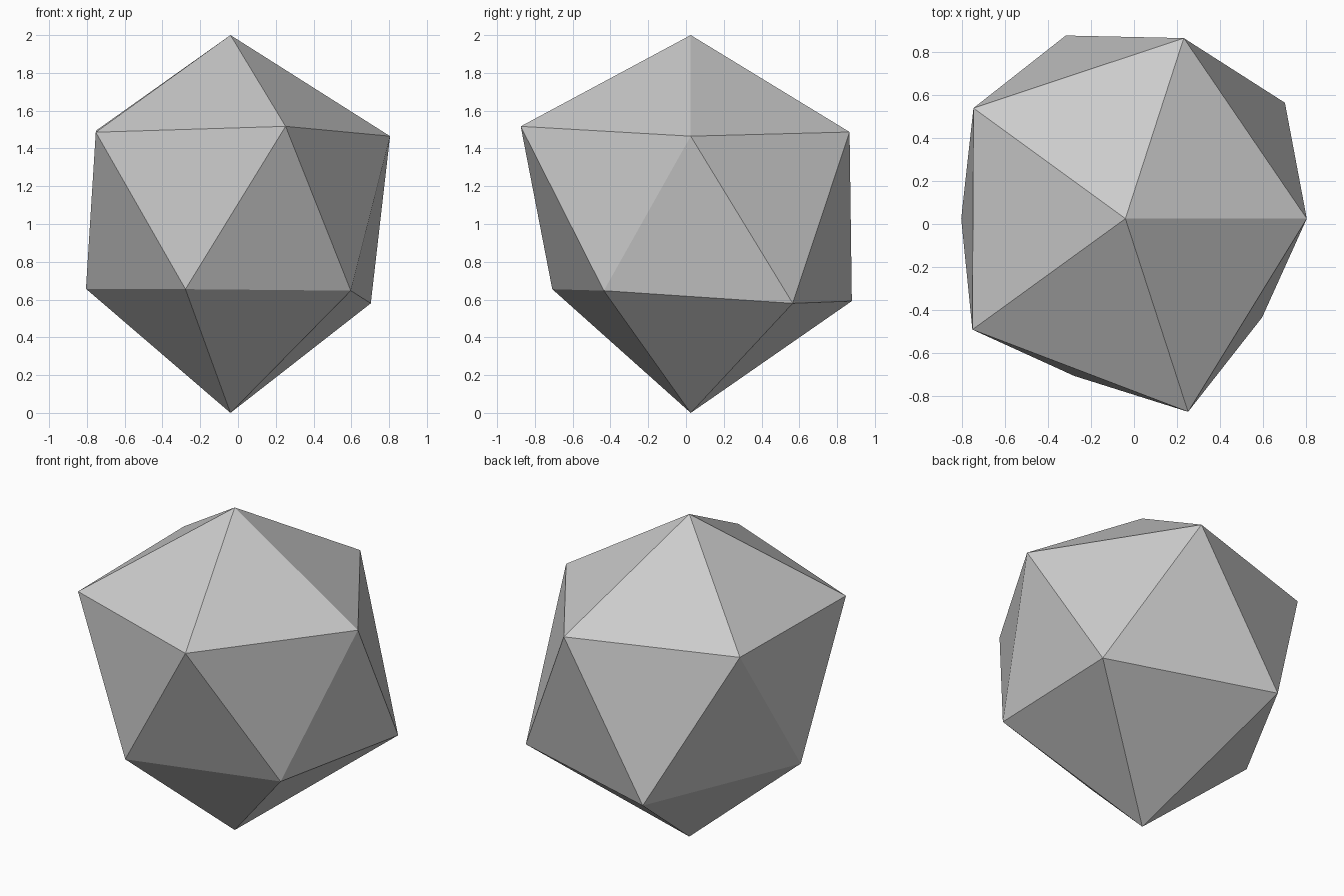
import bpy
import bmesh

if "Cube" in bpy.data.objects:
    bpy.data.objects.remove(bpy.data.objects["Cube"])

# One flat grey for the whole stone
grey = bpy.data.materials.new("light_grey")
grey.diffuse_color = (0.6, 0.6, 0.6, 1.0)
grey.use_nodes = True
grey.node_tree.nodes["Principled BSDF"].inputs["Base Color"].default_value = grey.diffuse_color

# Slightly irregular twenty-sided stone: two poles and two staggered rings
top = (-0.04, 0.025, 2.0)
bottom = (-0.04, 0.025, 0.0)
upper_ring = [(0.805, 0.025, 1.465), (0.232, 0.866, 1.487), (-0.748, 0.54, 1.497),
              (-0.753, -0.492, 1.486), (0.252, -0.875, 1.517)]
lower_ring = [(0.703, 0.565, 0.58), (-0.318, 0.878, 0.592), (-0.805, 0.025, 0.657),
              (-0.278, -0.708, 0.655), (0.597, -0.435, 0.647)]

bm = bmesh.new()
t, b = bm.verts.new(top), bm.verts.new(bottom)
up = [bm.verts.new(p) for p in upper_ring]
low = [bm.verts.new(p) for p in lower_ring]

# Cap, zigzag belt and base triangles
for i in range(5):
    j = (i + 1) % 5
    bm.faces.new((t, up[i], up[j]))
    bm.faces.new((up[i], low[i], up[j]))
    bm.faces.new((low[i], low[j], up[j]))
    bm.faces.new((b, low[j], low[i]))
bmesh.ops.recalc_face_normals(bm, faces=bm.faces[:])

mesh = bpy.data.meshes.new("faceted_stone")
bm.to_mesh(mesh)
bm.free()
mesh.materials.append(grey)
stone = bpy.data.objects.new("faceted_stone", mesh)
bpy.context.collection.objects.link(stone)
